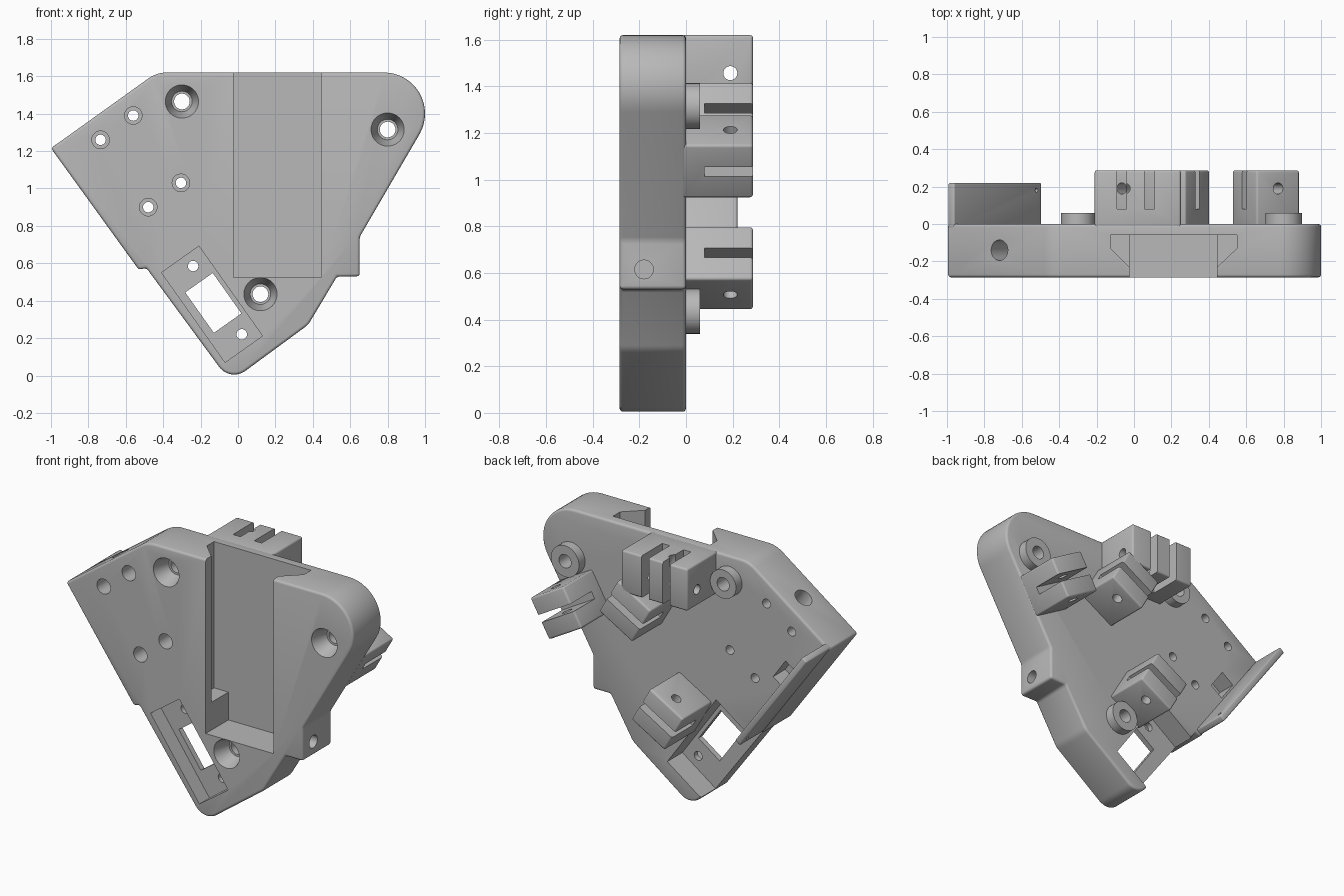
import bpy, bmesh
from math import cos, sin, radians
from mathutils import Vector

cube = bpy.data.objects.get("Cube")
if cube:
    bpy.data.objects.remove(cube, do_unlink=True)

grey = bpy.data.materials.new("plain_grey")
grey.use_nodes = True
COLOUR = (0.48, 0.48, 0.48, 1)
grey.diffuse_color = COLOUR
grey.node_tree.nodes["Principled BSDF"].inputs["Base Color"].default_value = COLOUR


def finish(name, bm):
    bmesh.ops.recalc_face_normals(bm, faces=bm.faces[:])
    mesh = bpy.data.meshes.new(name)
    bm.to_mesh(mesh)
    bm.free()
    mesh.materials.append(grey)
    ob = bpy.data.objects.new(name, mesh)
    bpy.context.collection.objects.link(ob)
    return ob


def prism(name, pts, lo, hi, upright=False):
    """Extrude an x-z outline along y, or an x-y outline along z."""
    bm = bmesh.new()
    place = (lambda a, b, h: (a, b, h)) if upright else (lambda a, b, h: (a, h, b))
    face = bm.faces.new([bm.verts.new(place(a, b, lo)) for a, b in pts])
    ext = bmesh.ops.extrude_face_region(bm, geom=[face])
    verts = [g for g in ext["geom"] if isinstance(g, bmesh.types.BMVert)]
    bmesh.ops.translate(bm, verts=verts, vec=place(0, 0, hi - lo))
    return finish(name, bm)


def rod(name, start, end, r1, r2=None, sides=40):
    start, end = Vector(start), Vector(end)
    axis = end - start
    bm = bmesh.new()
    bmesh.ops.create_cone(bm, cap_ends=True, segments=sides, radius1=r1,
                          radius2=r1 if r2 is None else r2, depth=axis.length)
    turn = axis.to_track_quat("Z", "Y").to_matrix().to_4x4()
    turn.translation = (start + end) / 2
    bmesh.ops.transform(bm, matrix=turn, verts=bm.verts[:])
    return finish(name, bm)


def arc(cx, cz, r, a0, a1, n=10):
    angles = [radians(a0 + (a1 - a0) * i / n) for i in range(n + 1)]
    return [(cx + r * cos(a), cz + r * sin(a)) for a in angles]


def rect(cx, cz, length, width, angle):
    c, s = cos(radians(angle)), sin(radians(angle))
    corners = [(-1, -1), (1, -1), (1, 1), (-1, 1)]
    return [(cx + c * i * length / 2 - s * j * width / 2,
             cz + s * i * length / 2 + c * j * width / 2) for i, j in corners]


def apply(ob, mod):
    bpy.context.view_layer.objects.active = ob
    bpy.ops.object.modifier_apply(modifier=mod.name)


def bevel(ob, width=0.015):
    mod = ob.modifiers.new("bevel", "BEVEL")
    mod.width, mod.segments = width, 3
    mod.limit_method, mod.angle_limit = "ANGLE", radians(30)
    apply(ob, mod)


def cut(ob, cutter):
    mod = ob.modifiers.new("cut", "BOOLEAN")
    mod.operation, mod.solver, mod.object = "DIFFERENCE", "EXACT", cutter
    apply(ob, mod)
    bpy.data.objects.remove(cutter, do_unlink=True)


FRONT, TOP, EDGE = -0.285, 1.62, -54.7
parts = []

# Main plate with rounded outline
outline = [(-1, 1.215), (-0.53, 0.565), (-0.49, 0.575)]
outline += arc(-0.02, 0.105, 0.1, 215, 306)
outline += arc(0.30, 0.34, 0.1, 306, 330, 4)
outline += [(0.53, 0.53), (0.65, 0.53), (0.65, 0.74)]
outline += arc(0.78, 1.40, 0.22, -30, 90, 16)
outline += arc(-0.38, 1.45, 0.17, 90, 125, 6)
plate = prism("main_plate", outline, FRONT, 0)
bevel(plate)
parts.append(plate)

# Front slide channel and its undercut
cut(plate, prism("channel", rect(0.21, 1.11, 0.47, 1.17, 0), -0.4, -0.06))
dovetail = [(-0.125, -0.0601), (-0.125, -0.13), (-0.02, -0.235),
            (0.44, -0.235), (0.55, -0.13), (0.55, -0.0601)]
cut(plate, prism("undercut", dovetail, 0.7, 1.8, True))

# Switch recess, rear pocket and window
cut(plate, prism("recess", rect(-0.139, 0.381, 0.588, 0.245, EDGE), -0.4, -0.185))
cut(plate, prism("pocket", rect(-0.221, 0.323, 0.588, 0.445, EDGE), -0.15, 0.1))
cut(plate, prism("window", rect(-0.132, 0.388, 0.265, 0.18, EDGE), -0.5, 0.5))
cut(plate, prism("wire_pocket", rect(-0.69, 0.975, 0.15, 0.1, EDGE), -0.12, 0.1))
for x, z in [(-0.24, 0.585), (0.02, 0.22)]:
    cut(plate, rod("screw_hole", (x, -0.5, z), (x, 0.5, z), 0.028, sides=24))

# Small counterbored holes
for x, z in [(-0.735, 1.26), (-0.56, 1.39), (-0.48, 0.90), (-0.305, 1.03)]:
    cut(plate, rod("bore", (x, -0.4, z), (x, -0.14, z), 0.047, sides=28))
    cut(plate, rod("hole", (x, -0.5, z), (x, 0.5, z), 0.028, sides=24))

# Countersunk mounting holes with rear bosses
for i, (x, z, r) in enumerate([(-0.3, 1.465, 0.09), (0.8, 1.315, 0.098), (0.12, 0.435, 0.096)]):
    boss = rod(f"rear_boss_{i + 1}", (x, -0.01, z), (x, 0.06, z), r)
    cut(plate, rod("sink", (x, FRONT - 0.01, z), (x, -0.18, z), 0.092, 0.055))
    for ob in (plate, boss):
        cut(ob, rod("hole", (x, -0.5, z), (x, 0.5, z), 0.042))
    parts.append(boss)

# Screw holes in the edge faces
cut(plate, rod("side_hole", (0.8, -0.18, 0.615), (0.43, -0.18, 0.615), 0.04))
cut(plate, rod("top_hole", (-0.773, -0.14, 1.492), (-0.6, -0.14, 1.247), 0.055))

# Thin guard wall along the slanted side
wall = prism("guard_wall", rect(-0.744, 0.907, 0.8, 0.042, -54.1), -0.03, 0.22)
bevel(wall, 0.01)
cut(wall, rod("wall_hole", (-0.7, 0.18, 0.51), (-0.4, 0.18, 0.72), 0.012, sides=16))
parts.append(wall)


# Slotted clamp posts on the rear
def clamp(name, x, z, slot_angle, reach=0.4):
    post = prism(name, rect(x, z, 0.265, 0.262, slot_angle), -0.02, 0.287)
    bevel(post, 0.012)
    cut(post, prism("slot", rect(x, z, 0.6, 0.047, slot_angle), 0.08, 0.5))
    a = radians(slot_angle + 90)
    dx, dz = cos(a) * reach, sin(a) * reach
    cut(post, rod("pin", (x - dx, 0.19, z - dz), (x + dx, 0.19, z + dz), 0.03, sides=28))
    parts.append(post)


clamp("right_clamp", 0.705, 1.10, -30)
clamp("lower_clamp", 0.0, 0.62, 30)
clamp("middle_clamp", 0.225, 1.24, 30)

top_clamp = prism("top_clamp", rect(0.02, 1.488, 0.46, 0.264, 0), -0.02, 0.287)
bevel(top_clamp, 0.012)
for x in (-0.065, 0.083):
    cut(top_clamp, prism("slot", rect(x, 1.5, 0.052, 0.6, 0), 0.08, 0.5))
cut(top_clamp, rod("pin", (-0.5, 0.19, 1.457), (0.5, 0.19, 1.457), 0.03, sides=28))
cut(top_clamp, rod("access", (-0.095, 0.19, 1.69), (0.13, 0.19, 1.3), 0.03, sides=28))
parts.append(top_clamp)

# Smooth curved faces, keep hard edges
bpy.ops.object.select_all(action="DESELECT")
for ob in parts:
    ob.select_set(True)
bpy.context.view_layer.objects.active = plate
bpy.ops.object.shade_smooth_by_angle(angle=radians(32))
